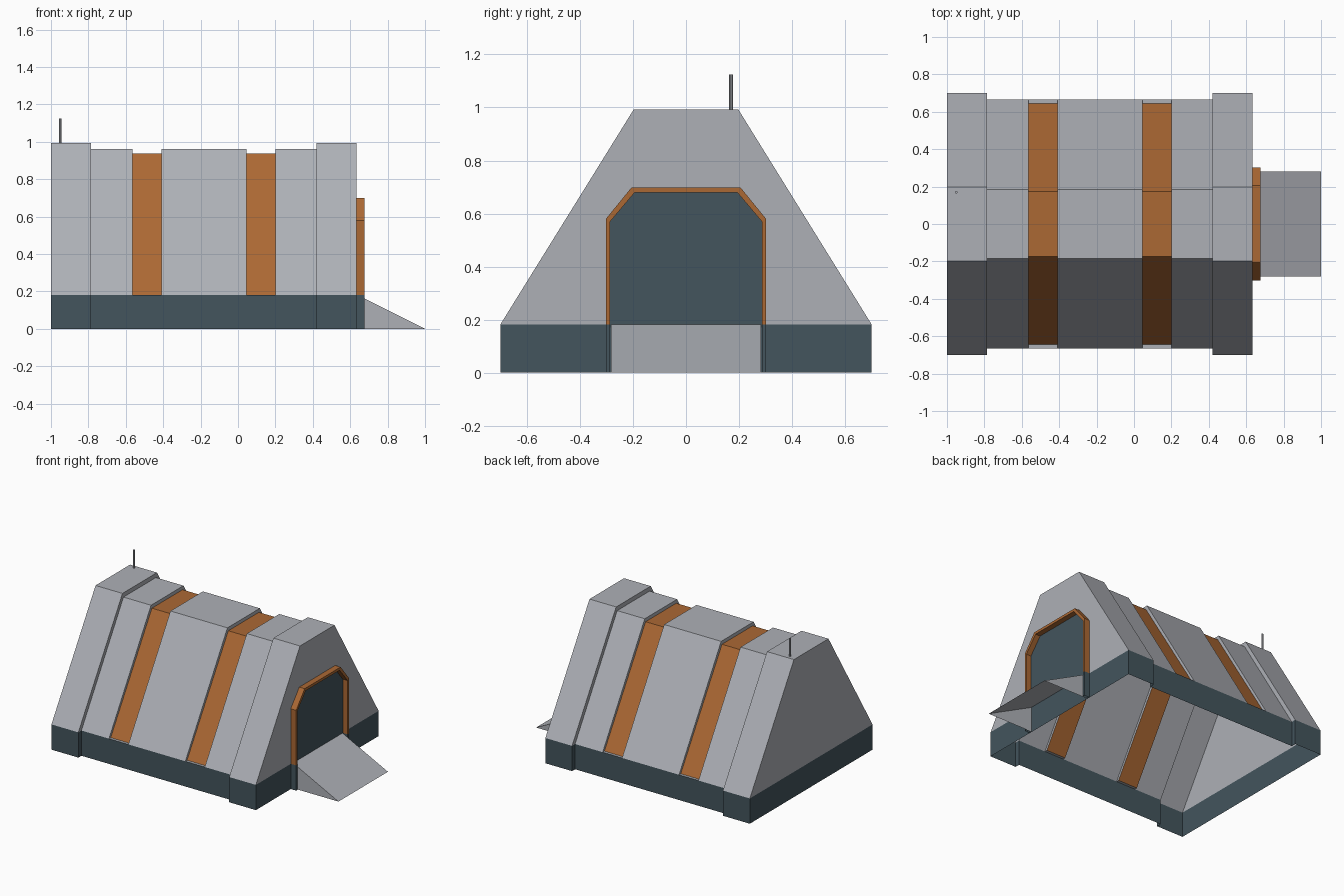
import bpy, bmesh

cube = bpy.data.objects.get("Cube")
if cube:
    bpy.data.objects.remove(cube, do_unlink=True)


def material(name, rgb):
    m = bpy.data.materials.new(name)
    m.use_nodes = True
    m.diffuse_color = (*rgb, 1)
    m.node_tree.nodes["Principled BSDF"].inputs["Base Color"].default_value = (*rgb, 1)
    return m


MATS = [material("pale_grey", (0.42, 0.435, 0.47)),
        material("dark_slate", (0.057, 0.09, 0.11)),
        material("rust_orange", (0.41, 0.14, 0.034))]
GREY, SLATE, ORANGE = range(3)
SILL = 0.182          # height of the dark base band
END = 0.633           # x of the entrance wall


def finish(name, bm):
    bmesh.ops.remove_doubles(bm, verts=bm.verts, dist=0.0001)
    bmesh.ops.recalc_face_normals(bm, faces=bm.faces)
    mesh = bpy.data.meshes.new(name)
    bm.to_mesh(mesh)
    bm.free()
    for m in MATS:
        mesh.materials.append(m)
    obj = bpy.data.objects.new(name, mesh)
    bpy.context.collection.objects.link(obj)
    return obj


def skin(bm, loops, colour):
    """Join successive open point loops; faces below the sill become slate."""
    rows = [[bm.verts.new(p) for p in loop] for loop in loops]
    for k, (a, b) in enumerate(zip(rows, rows[1:])):
        for i in range(len(a) - 1):
            quad = (a[i], a[i + 1], b[i + 1], b[i])
            corners = {tuple(round(c, 5) for c in v.co) for v in quad}
            if len(corners) < 3:
                continue
            f = bm.faces.new(quad)
            low = min(v.co.z for v in quad) < SILL - 0.01
            f.material_index = SLATE if low else colour(k, i)


# Hull: open-bottomed shell of stepped trapezoid sections
BIG = (0.70, 0.70, 0.197, 0.993)      # base half width, sill half width, roof half width, roof height
MID = (0.665, 0.665, 0.185, 0.962)
BAND = (0.665, 0.645, 0.175, 0.937)
sections = [(-1, BIG), (-0.785, MID), (-0.565, BAND), (-0.41, MID),
            (0.045, BAND), (0.2, MID), (0.42, BIG)]


def ring(x, shape):
    base, sill, roof, top = shape
    half = [(base, 0), (base, SILL), (sill, SILL), (roof, top)]
    return [(x, -y, z) for y, z in half] + [(x, y, z) for y, z in reversed(half)]


loops = []
for i, (x, shape) in enumerate(sections):
    stop = sections[i + 1][0] if i + 1 < len(sections) else END
    loops += [ring(x, shape), ring(stop, shape)]


def hull_colour(k, i):
    band = k % 2 == 0 and sections[k // 2][1] is BAND
    return ORANGE if band and i in (2, 3, 4) else GREY


bm = bmesh.new()
skin(bm, loops, hull_colour)
# End walls, split at the sill
for x in (-1, END):
    p = ring(x, BIG)
    for pts, mat in (((p[0], p[1], p[6], p[7]), SLATE), ((p[1], p[3], p[4], p[6]), GREY)):
        bm.faces.new([bm.verts.new(c) for c in pts]).material_index = mat
finish("hull", bm)


# Door frame and recessed door
def arch(x, side, shoulder, crown, top):
    half = [(side, 0), (side, SILL), (side, shoulder), (crown, top)]
    return [(x, -y, z) for y, z in half] + [(x, y, z) for y, z in reversed(half)]


OUTER = (0.302, 0.58, 0.205, 0.699)
INNER = (0.286, 0.57, 0.193, 0.68)
FRONT = 0.676
bm = bmesh.new()
skin(bm, [arch(END, *OUTER), arch(FRONT, *OUTER), arch(FRONT, *INNER), arch(END, *INNER)],
     lambda k, i: ORANGE)
finish("door_frame", bm)

bm = bmesh.new()
bm.faces.new([bm.verts.new(p) for p in arch(END + 0.004, *INNER)]).material_index = SLATE
finish("door", bm)

# Entrance ramp: sloped top and two triangular cheeks
bm = bmesh.new()
W, H = 0.282, 0.184
top = [(END, -W, H), (1, -W, 0), (1, W, 0), (END, W, H)]
bm.faces.new([bm.verts.new(p) for p in top])
for y in (-W, W):
    bm.faces.new([bm.verts.new(p) for p in ((END, y, 0), (1, y, 0), (END, y, H))])
finish("ramp", bm)

# Roof antenna
bpy.ops.mesh.primitive_cylinder_add(vertices=8, radius=0.007, depth=0.135, location=(-0.95, 0.17, 1.056))
antenna = bpy.context.object
antenna.name = "antenna"
antenna.data.materials.append(MATS[GREY])
